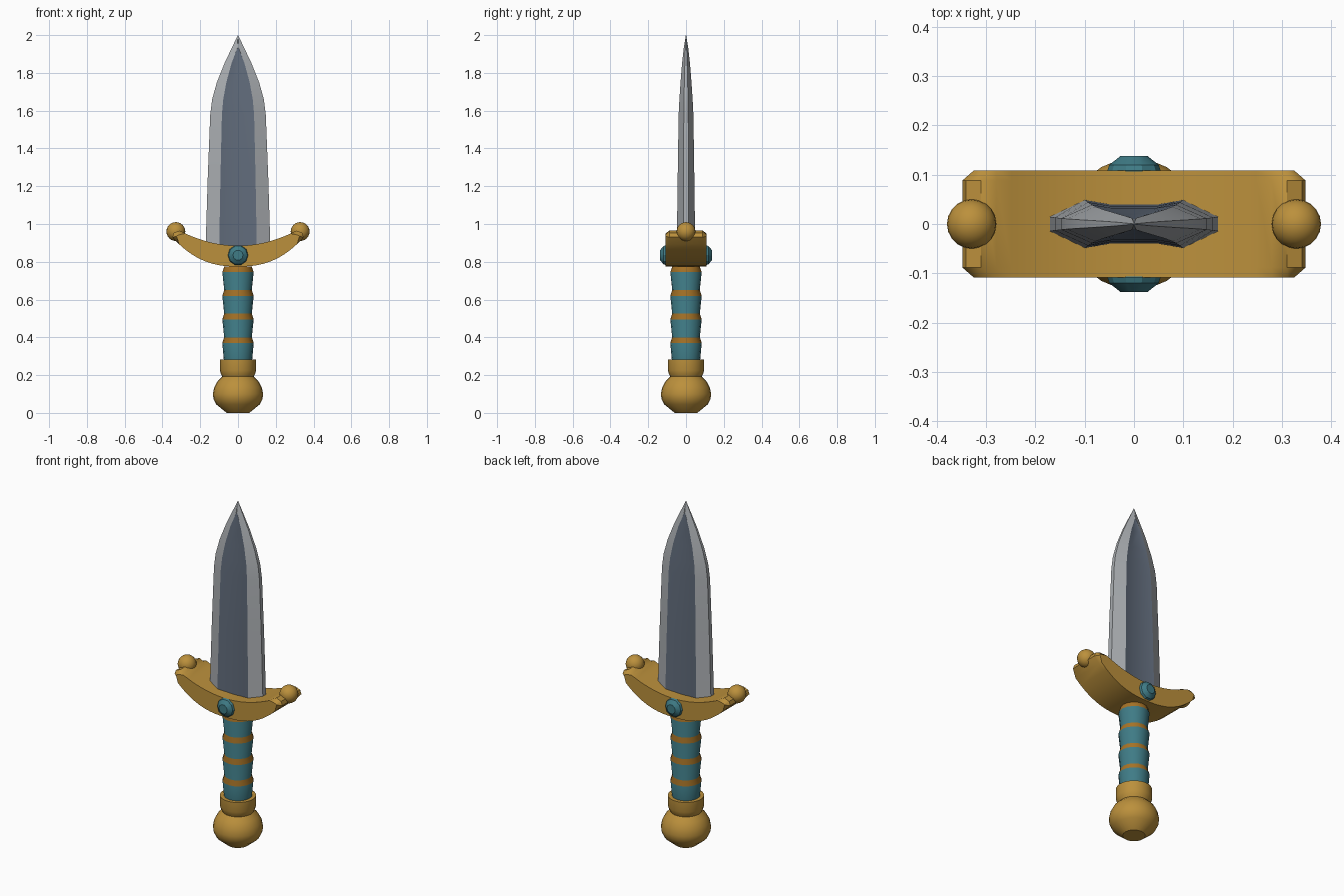
import bpy, bmesh, math
from mathutils import Matrix

cube = bpy.data.objects.get("Cube")
if cube:
    bpy.data.objects.remove(cube, do_unlink=True)


def material(name, rgb):
    mat = bpy.data.materials.new(name)
    mat.use_nodes = True
    mat.diffuse_color = (*rgb, 1)
    mat.node_tree.nodes["Principled BSDF"].inputs["Base Color"].default_value = (*rgb, 1)
    return mat


gold = material("gold", (0.50, 0.28, 0.045))
bronze = material("dark gold", (0.38, 0.17, 0.02))
teal = material("teal", (0.05, 0.20, 0.24))
steel = material("steel", (0.40, 0.42, 0.44))
blue_steel = material("blue steel", (0.12, 0.15, 0.20))


def finish(name, bm, mats, angle=35):
    bmesh.ops.recalc_face_normals(bm, faces=bm.faces)
    mesh = bpy.data.meshes.new(name)
    bm.to_mesh(mesh)
    bm.free()
    for mat in mats:
        mesh.materials.append(mat)
    obj = bpy.data.objects.new(name, mesh)
    bpy.context.collection.objects.link(obj)
    bpy.ops.object.select_all(action='DESELECT')
    obj.select_set(True)
    bpy.context.view_layer.objects.active = obj
    bpy.ops.object.shade_smooth_by_angle(angle=math.radians(angle))
    return obj


def skin(bm, rings, rule=None):
    """Join consecutive closed rings of points with quads and cap both ends."""
    loops = [[bm.verts.new(p) for p in ring] for ring in rings]
    n = len(loops[0])
    for row, (a, b) in enumerate(zip(loops, loops[1:])):
        for i in range(n):
            j = (i + 1) % n
            face = bm.faces.new((a[i], a[j], b[j], b[i]))
            if rule:
                face.material_index = rule(row, i)
    bm.faces.new(loops[0][::-1])
    bm.faces.new(loops[-1])


def lathe(name, profile, sides, mats, rule=None, matrix=None, angle=35):
    bm = bmesh.new()
    rings = [[(r * math.cos(math.tau * k / sides), r * math.sin(math.tau * k / sides), z)
              for k in range(sides)] for r, z in profile]
    skin(bm, rings, rule)
    if matrix:
        bm.transform(matrix)
    return finish(name, bm, mats, angle)


# Pommel and the collar above it
lathe("pommel", [(0.06, 0), (0.115, 0.045), (0.130, 0.075), (0.133, 0.10), (0.126, 0.135),
                 (0.108, 0.168), (0.08, 0.195)], 24, [gold])
lathe("collar", [(0.08, 0.185), (0.09, 0.205), (0.096, 0.225), (0.096, 0.282)], 24, [gold])

# Grip: flared wraps, each with a band beneath the next one
grip = [(0.074, 0.27)]
for k in range(4):
    z = 0.37 + 0.125 * k
    grip += [(0.083, z), (0.073, z + 0.03)]
lathe("grip", grip, 16, [teal, bronze], lambda row, i: row % 2)

# Crossguard: crescent outline, extruded in depth with chamfered rims
steps = 10
bottom = [0.348 * k / steps for k in range(-steps, steps + 1)]
top = [0.31 * k / steps for k in range(steps, -steps - 1, -1)]
outline = [(x, 0.775 + 0.155 * (abs(x) / 0.348) ** 2.5) for x in bottom]
outline += [(0.340, 0.953)]
outline += [(x, 0.885 + 0.08 * (x / 0.31) ** 2) for x in top]
outline += [(-0.340, 0.953)]
bm = bmesh.new()
skin(bm, [[(x, y, z) for x, z in outline] for y in (-0.108, 0.108)])
rims = [e for e in bm.edges if abs(e.verts[0].co.y - e.verts[1].co.y) < 0.001]
bmesh.ops.bevel(bm, geom=rims, offset=0.02, segments=1, affect='EDGES', clamp_overlap=True)
finish("crossguard", bm, [gold])

# Ball ends and side gems
for side, label in ((1, "left"), (-1, "right")):
    bm = bmesh.new()
    bmesh.ops.create_uvsphere(bm, u_segments=20, v_segments=12, radius=0.05,
                              matrix=Matrix.Translation((side * 0.329, 0, 0.96)))
    finish(label + "_guard_ball", bm, [gold])
for side, label in ((-1, "front"), (1, "back")):
    turn = Matrix.Translation((0, 0, 0.835)) @ Matrix.Rotation(-side * math.pi / 2, 4, 'X')
    lathe(label + "_gem", [(0.045, 0.095), (0.054, 0.108), (0.05, 0.120), (0.027, 0.138)],
          10, [teal], matrix=turn, angle=25)

# Blade: width, thickness and ridge position vary with height
rows = [(0.86, 0.172, 0.049, 0.58), (1.25, 0.160, 0.044, 0.58), (1.58, 0.147, 0.039, 0.58),
        (1.66, 0.137, 0.035, 0.57), (1.75, 0.112, 0.029, 0.55), (1.85, 0.072, 0.021, 0.48),
        (1.93, 0.034, 0.012, 0.12), (1.999, 0.001, 0.001, 0.1)]
rings = []
for z, w, t, ridge in rows:
    quarter = [(w, t * 0.3), (w * ridge, t), (w * ridge * 0.5, t * 0.82)]
    half = quarter + [(-x, y) for x, y in reversed(quarter)]
    rings.append([(x, y, z) for x, y in half + [(-x, -y) for x, y in half]])
bm = bmesh.new()
skin(bm, rings, lambda row, i: int(i % 6 in (1, 2, 3) and row < len(rows) - 2))
finish("blade", bm, [steel, blue_steel], 20)
